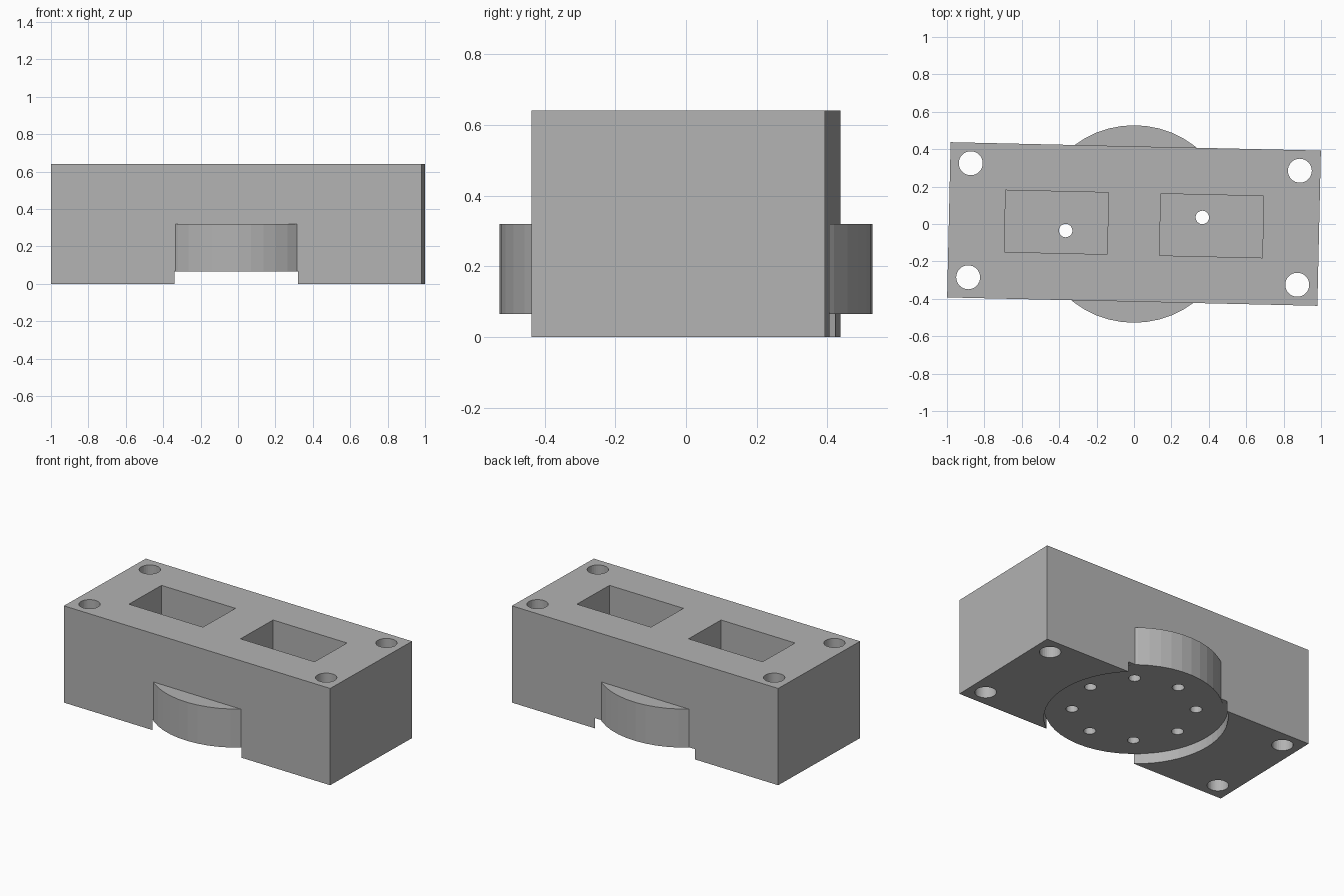
import bpy
from math import radians, cos, sin
from mathutils import Matrix

cube = bpy.data.objects.get("Cube")
if cube:
    bpy.data.objects.remove(cube, do_unlink=True)

grey = bpy.data.materials.new("plain grey")
grey.use_nodes = True
colour = (0.45, 0.45, 0.45, 1)
grey.diffuse_color = colour
grey.node_tree.nodes["Principled BSDF"].inputs["Base Color"].default_value = colour

TILT = Matrix.Rotation(radians(-1.3), 4, "Z")  # the block sits slightly turned
DISC_BOTTOM, DISC_TOP = 0.065, 0.32


def finish(name):
    ob = bpy.context.object
    ob.name = name
    ob.data.materials.append(grey)
    return ob


def box(name, x, y, sx, sy, z0, z1):
    bpy.ops.mesh.primitive_cube_add(size=1)
    ob = finish(name)
    place = Matrix.Translation((x, y, (z0 + z1) / 2))
    ob.data.transform(TILT @ place @ Matrix.Diagonal((sx, sy, z1 - z0, 1)))
    return ob


def cylinder(name, x, y, radius, z0, z1, sides=32):
    bpy.ops.mesh.primitive_cylinder_add(vertices=sides, radius=radius, depth=z1 - z0)
    ob = finish(name)
    ob.data.transform(Matrix.Translation((x, y, (z0 + z1) / 2)))
    return ob


def combine(target, tool, operation):
    mod = target.modifiers.new(tool.name, "BOOLEAN")
    mod.operation, mod.solver, mod.object = operation, "EXACT", tool
    bpy.context.view_layer.objects.active = target
    bpy.ops.object.modifier_apply(modifier=mod.name)
    bpy.data.objects.remove(tool, do_unlink=True)


# Main block with a round recess underneath, slightly larger than the disc
body = box("block_with_disc", 0, 0, 1.98, 0.83, 0, 0.64)
combine(body, cylinder("recess", 0, 0.018, 0.545, -0.1, 0.068, 64), "DIFFERENCE")

# Round base disc set into the block
disc = cylinder("disc", 0, 0, 0.528, DISC_BOTTOM, DISC_TOP, 48)
combine(body, disc, "UNION")

# Rectangular pockets in the top and through holes at the corners
for side in (-1, 1):
    pocket = box("pocket", side * 0.415, 0, 0.55, 0.33, DISC_TOP + 0.001, 0.8)
    combine(body, pocket, "DIFFERENCE")
    for end in (-1, 1):
        spot = TILT @ Matrix.Translation((side * 0.88, end * 0.305, 0))
        hole = cylinder("corner_hole", spot[0][3], spot[1][3], 0.064, -0.1, 0.8)
        combine(body, hole, "DIFFERENCE")

# Ring of bolt holes in the disc; two of them open into the pockets
for i in range(8):
    a = radians(5.5 + 45 * i)
    hole = cylinder("bolt_hole", 0.367 * cos(a), 0.367 * sin(a), 0.036, 0, DISC_TOP + 0.005, 24)
    combine(body, hole, "DIFFERENCE")

# Keep flat faces crisp and round the walls of the holes
bpy.ops.object.select_all(action="DESELECT")
body.select_set(True)
bpy.context.view_layer.objects.active = body
bpy.ops.object.shade_smooth_by_angle(angle=radians(5))
